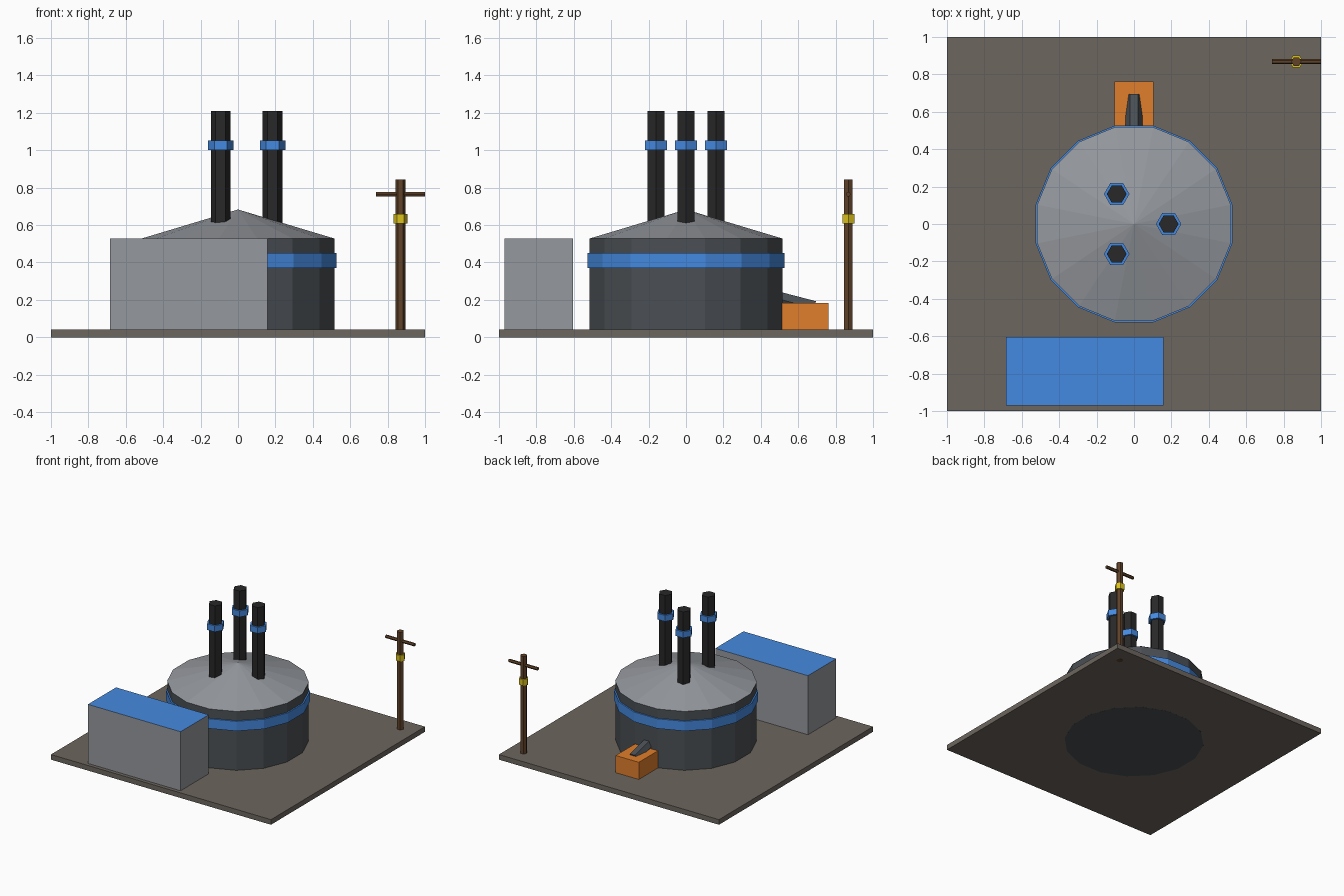
import bpy
import bmesh
from math import cos, sin, pi
from mathutils import Vector

cube = bpy.data.objects.get("Cube")
if cube:
    bpy.data.objects.remove(cube, do_unlink=True)


def material(name, r, g, b):
    m = bpy.data.materials.new(name)
    m.use_nodes = True
    m.diffuse_color = (r, g, b, 1)
    node = next(n for n in m.node_tree.nodes if n.type == "BSDF_PRINCIPLED")
    node.inputs["Base Color"].default_value = (r, g, b, 1)
    return m


GROUND = material("earth brown", 0.152, 0.132, 0.112)
STEEL = material("light grey", 0.3, 0.315, 0.34)
DARK = material("dark slate", 0.07, 0.08, 0.09)
SOOT = material("soot black", 0.021, 0.021, 0.021)
BLUE = material("blue trim", 0.06, 0.255, 0.75)
ORANGE = material("orange", 0.75, 0.21, 0.025)
WOOD = material("wood brown", 0.115, 0.055, 0.022)
YELLOW = material("yellow", 0.72, 0.54, 0.012)


def finish(name, bm, *mats):
    bmesh.ops.recalc_face_normals(bm, faces=bm.faces)
    mesh = bpy.data.meshes.new(name)
    bm.to_mesh(mesh)
    bm.free()
    for m in mats:
        mesh.materials.append(m)
    obj = bpy.data.objects.new(name, mesh)
    bpy.context.collection.objects.link(obj)
    return obj


def box(name, low, high, *mats):
    """Box between two corners; a second material colours the top face."""
    low, high = Vector(low), Vector(high)
    bm = bmesh.new()
    bmesh.ops.create_cube(bm, size=1)
    bmesh.ops.scale(bm, vec=high - low, verts=bm.verts)
    bmesh.ops.translate(bm, vec=(low + high) / 2, verts=bm.verts)
    bm.normal_update()
    if len(mats) > 1:
        for f in bm.faces:
            f.material_index = int(f.normal.z > 0.9)
    return finish(name, bm, *mats)


def prism(name, radius, start, end, sides, mat, turn=0.0, pointed=False):
    """Straight prism, or a pyramid when pointed, from start to end."""
    start, end = Vector(start), Vector(end)
    axis = (end - start).normalized()
    u = Vector((0, 1, 0)) if abs(axis.x) > 0.9 else Vector((1, 0, 0))
    v = axis.cross(u)
    angles = [2 * pi * (i + turn) / sides for i in range(sides)]
    offsets = [(u * cos(a) + v * sin(a)) * radius for a in angles]
    bm = bmesh.new()
    lower = [bm.verts.new(start + o) for o in offsets]
    bm.faces.new(lower)
    if pointed:
        tip = bm.verts.new(end)
        for i in range(sides):
            bm.faces.new((lower[i - 1], lower[i], tip))
    else:
        upper = [bm.verts.new(end + o) for o in offsets]
        bm.faces.new(upper)
        for i in range(sides):
            bm.faces.new((lower[i - 1], lower[i], upper[i], upper[i - 1]))
    return finish(name, bm, mat)


# Footings show just through the underside of the slab
FOOT = -0.0005

# Ground slab
box("ground_slab", (-1, -1, 0), (1, 1, 0.042), GROUND)

# Tank with trim band and conical roof, all facets aligned
prism("tank_wall", 0.525, (0, 0, FOOT), (0, 0, 0.527), 16, DARK, 0.5)
prism("tank_band", 0.536, (0, 0, 0.37), (0, 0, 0.45), 16, BLUE, 0.5)
prism("tank_roof", 0.528, (0, 0, 0.527), (0, 0, 0.683), 16, STEEL, 0.5, True)

# Three chimneys around the roof
for i in range(3):
    a = 2 * pi * i / 3
    x, y = 0.185 * cos(a), 0.185 * sin(a)
    prism(f"chimney_{i + 1}", 0.053, (x, y, 0.56), (x, y, 1.209), 6, SOOT)
    prism(f"chimney_band_{i + 1}", 0.068, (x, y, 1.002), (x, y, 1.052), 6, BLUE)

# Building with a blue roof
box("building", (-0.685, -0.97, 0.03), (0.157, -0.605, 0.527), STEEL, BLUE)

# Pump housing and its sloping pipe into the tank
box("pump_housing", (-0.105, 0.45, 0.03), (0.105, 0.763, 0.183), ORANGE)
prism("feed_pipe", 0.045, (0, 0.42, 0.224), (0, 0.685, 0.155), 6, DARK)

# Utility pole
px, py = 0.868, 0.868
prism("pole", 0.027, (px, py, FOOT), (px, py, 0.843), 6, WOOD)
prism("pole_crossarm", 0.013, (0.737, py, 0.765), (1, py, 0.765), 6, WOOD)
prism("pole_band", 0.037, (px, py, 0.608), (px, py, 0.658), 6, YELLOW)
